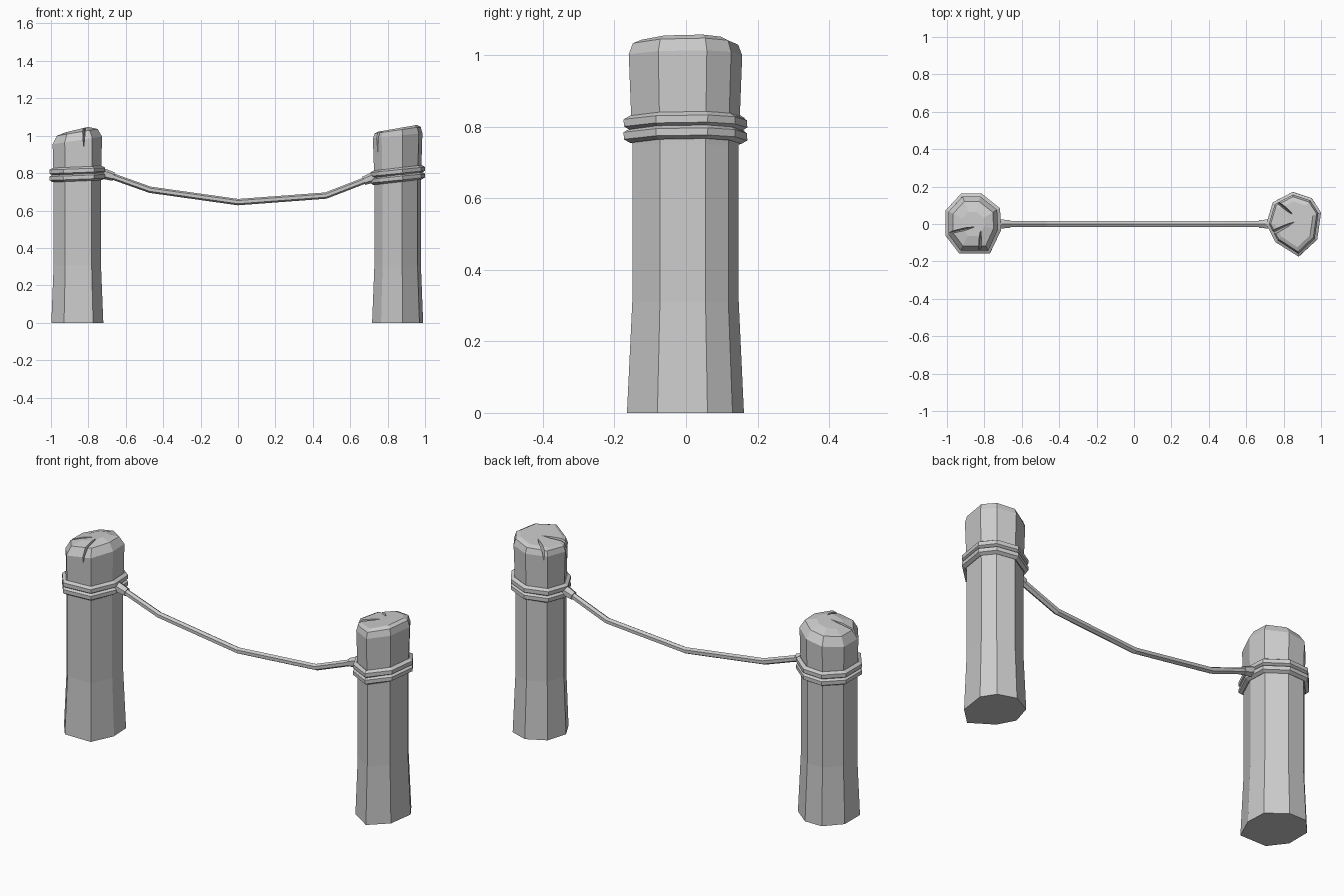
import bpy, bmesh, math
from mathutils import Vector

cube = bpy.data.objects.get("Cube")
if cube:
    bpy.data.objects.remove(cube, do_unlink=True)

grey = bpy.data.materials.new("plain_grey")
grey.use_nodes = True
colour = (0.6, 0.6, 0.6, 1)
grey.diffuse_color = colour
grey.node_tree.nodes["Principled BSDF"].inputs["Base Color"].default_value = colour


def add_object(name, bm):
    bmesh.ops.recalc_face_normals(bm, faces=bm.faces)
    mesh = bpy.data.meshes.new(name)
    bm.to_mesh(mesh)
    bm.free()
    mesh.materials.append(grey)
    obj = bpy.data.objects.new(name, mesh)
    bpy.context.collection.objects.link(obj)
    return obj


def skin(bm, loops, closed):
    """Bridge vertex loops with quads."""
    n = len(loops[0])
    pairs = list(zip(loops, loops[1:]))
    if closed:
        pairs.append((loops[-1], loops[0]))
    else:
        bm.faces.new(loops[0])
        bm.faces.new(loops[-1])
    for a, b in pairs:
        for i in range(n):
            j = (i + 1) % n
            bm.faces.new((a[i], a[j], b[j], b[i]))


def tube(name, path, radii, sides=6, closed=False):
    bm = bmesh.new()
    pts = [Vector(p) for p in path]
    n = len(pts)
    loops = []
    for i, p in enumerate(pts):
        before = pts[i - 1] if closed or i else p
        after = pts[(i + 1) % n] if closed or i < n - 1 else p
        tangent = ((after - p).normalized() + (p - before).normalized()).normalized()
        side = Vector((0, 0, 1)).cross(tangent).normalized()
        up = tangent.cross(side)
        ring = []
        for k in range(sides):
            a = math.tau * (k + 0.5) / sides
            ring.append(bm.verts.new(p + radii[i] * (side * math.cos(a) + up * math.sin(a))))
        loops.append(ring)
    skin(bm, loops, closed)
    return add_object(name, bm)


def post(name, outline, cx, levels):
    """Stack scaled outlines; each level is height, scale, slope along x."""
    bm = bmesh.new()
    loops = [[bm.verts.new((cx + (x - cx) * s, y * s, z + slope * (x - cx)))
              for x, y in outline] for z, s, slope in levels]
    skin(bm, loops, False)
    return add_object(name, bm)


def crack(target, tip, mouth, width, top, depth):
    """Cut a wedge that widens and deepens from the tip to the rim."""
    tip, mouth = Vector(tip), Vector(mouth)
    d = (mouth - tip).normalized()
    s = Vector((-d.y, d.x)) * width
    end = mouth + d * 0.03
    bm = bmesh.new()
    lo = [bm.verts.new((*p, z)) for p, z in ((tip, top - 0.02), (end, top - depth))]
    hi = [bm.verts.new((*p, top + 0.1)) for p in (tip, end + s, end - s)]
    bm.faces.new(hi)
    bm.faces.new((lo[0], hi[0], hi[1]))
    bm.faces.new((lo[0], hi[1], lo[1]))
    bm.faces.new((lo[0], hi[2], hi[0]))
    bm.faces.new((lo[0], lo[1], hi[2]))
    bm.faces.new((lo[1], hi[1], hi[2]))
    cutter = add_object("crack_cutter", bm)
    cutter.hide_render = True
    mod = target.modifiers.new("crack", "BOOLEAN")
    mod.operation, mod.solver, mod.object = "DIFFERENCE", "EXACT", cutter
    bpy.context.view_layer.objects.active = target
    bpy.ops.object.modifier_apply(modifier=mod.name)
    bpy.data.objects.remove(cutter, do_unlink=True)


# Posts
right_outline = [(-0.93, -0.15), (-0.775, -0.15), (-0.72, -0.03), (-0.725, 0.08),
                 (-0.82, 0.155), (-0.92, 0.155), (-0.998, 0.07), (-0.998, -0.06)]
left_outline = [(0.88, -0.165), (0.97, -0.08), (0.99, 0.06), (0.945, 0.13),
                (0.85, 0.162), (0.75, 0.11), (0.717, 0), (0.765, -0.09)]
shaft = [(0, 1, 0), (0.31, 0.91, 0), (0.75, 0.91, 0)]
right_post = post("right_post", right_outline, -0.86, shaft + [
    (0.975, 0.95, 0.15), (1.018, 0.78, 0.13), (1.033, 0.42, 0.1)])
left_post = post("left_post", left_outline, 0.855, shaft + [
    (1.0, 0.97, 0.1), (1.03, 0.9, 0.13), (1.04, 0.75, 0.13)])

# Splits in the post tops
crack(right_post, (-0.82, -0.03), (-0.825, -0.15), 0.02, 1.02, 0.1)
crack(right_post, (-0.85, -0.015), (-0.98, -0.045), 0.02, 1.0, 0.05)
crack(left_post, (0.855, 0.01), (0.735, -0.05), 0.028, 1.02, 0.14)
crack(left_post, (0.85, 0.05), (0.77, 0.115), 0.022, 1.02, 0.06)

# Rope coils around each post
for side, outline, cx, slope, base in (("right", right_outline, -0.86, 0.04, 0.795),
                                       ("left", left_outline, 0.855, 0.11, 0.79)):
    for label, dz in (("lower", -0.018), ("upper", 0.018)):
        path = [(cx + (x - cx) * 0.95, y * 0.95, base + dz + slope * (x - cx))
                for x, y in outline]
        tube(f"{side}_{label}_coil", path, [0.02] * len(path), closed=True)

# Sagging rope and its end knots
rope = [(-0.74, 0, 0.803), (-0.67, 0, 0.782), (-0.47, 0, 0.711), (0, 0, 0.645),
        (0.47, 0, 0.68), (0.69, 0, 0.765), (0.74, 0, 0.782)]
tube("hanging_rope", rope, [0.017] * len(rope))
for name, ends in (("right_knot", [(-0.73, 0.8), (-0.705, 0.793), (-0.665, 0.781)]),
                   ("left_knot", [(0.73, 0.778), (0.708, 0.772), (0.672, 0.759)])):
    tube(name, [(x, 0, z) for x, z in ends], [0.028, 0.027, 0.023])
